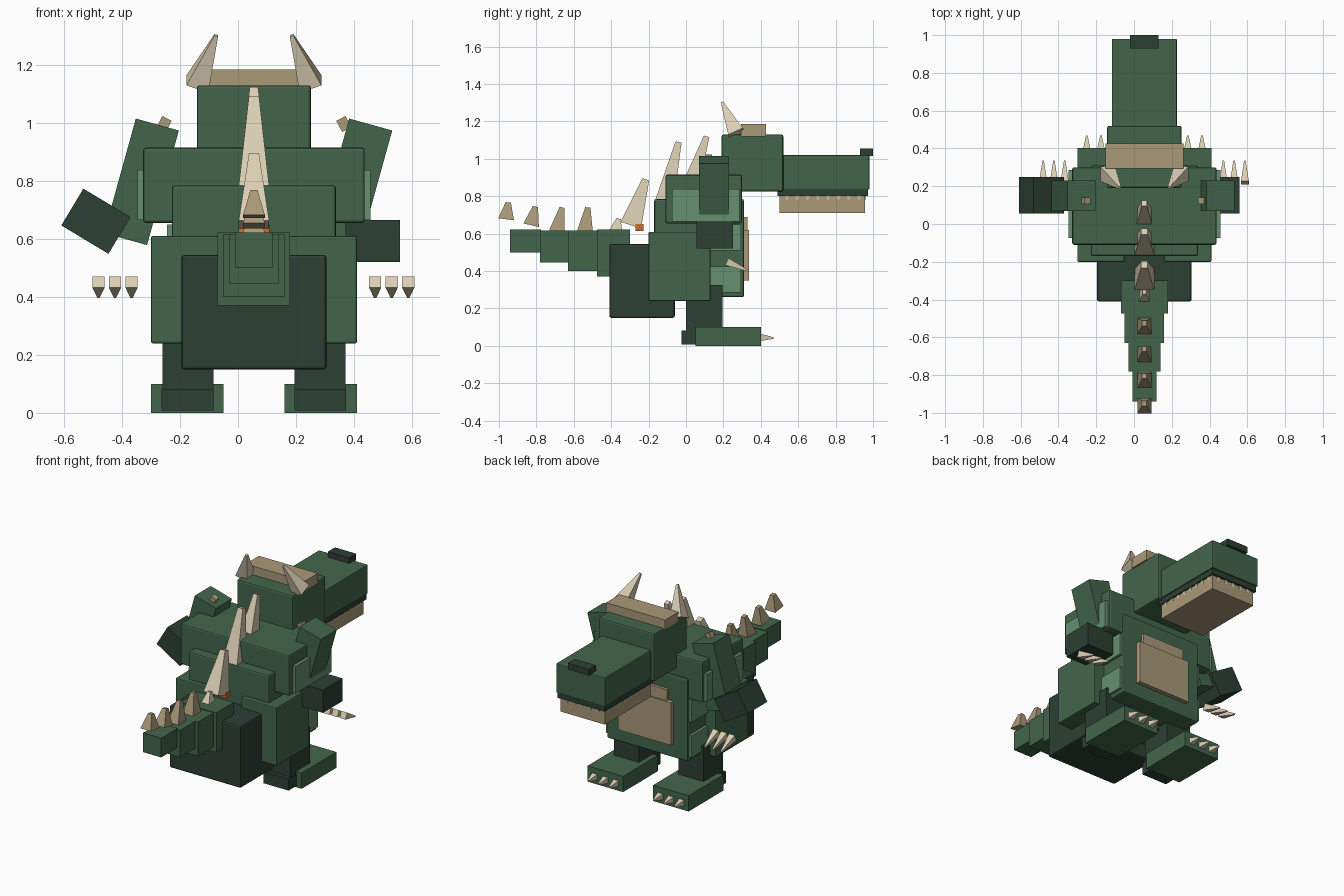
import bpy, bmesh, math
from mathutils import Matrix, Vector

CX = 0.055  # body mid-line


def mat(name, rgb):
    m = bpy.data.materials.new(name)
    m.diffuse_color = (*rgb, 1)
    return m


GREEN = mat("green", (0.055, 0.13, 0.07))
DARK = mat("dark_green", (0.025, 0.05, 0.034))
LIGHT = mat("light_green", (0.13, 0.28, 0.16))
TAN = mat("tan", (0.40, 0.32, 0.19))
BONE = mat("bone", (0.71, 0.62, 0.45))
ORANGE = mat("orange", (0.6, 0.15, 0.03))


def finish(name, bm, material):
    me = bpy.data.meshes.new(name)
    bm.to_mesh(me)
    bm.free()
    me.materials.append(material)
    ob = bpy.data.objects.new(name, me)
    bpy.context.collection.objects.link(ob)
    return ob


def box(name, x, y, z, material, bevel=0, tilt=0):
    """Box from (min, max) ranges, tilted about its centre around the y axis."""
    bm = bmesh.new()
    size = [r[1] - r[0] for r in (x, y, z)]
    bmesh.ops.create_cube(bm, size=1, matrix=Matrix.Diagonal((*size, 1)))
    ob = finish(name, bm, material)
    ob.location = [(r[0] + r[1]) / 2 for r in (x, y, z)]
    ob.rotation_euler.y = math.radians(tilt)
    if bevel:
        b = ob.modifiers.new("bevel", 'BEVEL')
        b.width, b.segments = bevel, 2
    return ob


def mid(half):
    return (CX - half, CX + half)


def spike(name, base, tip, width, depth, taper, material):
    """Four-sided tapered spike from base to tip."""
    base, tip = Vector(base), Vector(tip)
    d = tip - base
    up = d.normalized()
    side = (Vector((1, 0, 0)) - up * up.x).normalized()
    fwd = up.cross(side)
    bm = bmesh.new()
    r = math.sqrt(0.5)
    bmesh.ops.create_cone(bm, cap_ends=True, segments=4, radius1=r, radius2=r * taper, depth=1,
                          matrix=Matrix.Rotation(math.pi / 4, 4, 'Z'))
    m = Matrix((side * width, fwd * depth, d)).transposed().to_4x4()
    m.translation = (base + tip) / 2
    bm.transform(m)
    return finish(name, bm, material)


# Body
box("pelvis", mid(0.25), (-0.41, -0.06), (0.15, 0.545), DARK, 0.01)
box("torso", mid(0.283), (-0.17, 0.31), (0.26, 0.785), GREEN, 0.01)
box("chest", mid(0.382), (-0.11, 0.30), (0.655, 0.915), GREEN, 0.01)
box("belly_plate", mid(0.185), (0.30, 0.338), (0.35, 0.62), TAN)
box("upper_belly_plate", mid(0.15), (0.30, 0.328), (0.56, 0.69), TAN)

# Head
box("skull", mid(0.197), (0.19, 0.52), (0.825, 1.13), GREEN, 0.01)
box("snout", mid(0.172), (0.49, 0.98), (0.835, 1.02), GREEN, 0.005)
box("gum", mid(0.165), (0.49, 0.972), (0.80, 0.84), DARK)
box("jaw", mid(0.155), (0.50, 0.957), (0.71, 0.80), TAN)
box("nose", mid(0.075), (0.93, 1.0), (1.015, 1.055), DARK)
box("brow", mid(0.207), (0.293, 0.427), (1.12, 1.185), TAN)
for i in range(8):
    for s in (-1, 1):
        x, y = CX + s * 0.15, 0.54 + i * 0.055
        spike("side_tooth", (x, y, 0.805), (x, y, 0.765), 0.022, 0.022, 0.15, BONE)
for i in range(5):
    x = CX - 0.11 + i * 0.055
    spike("front_tooth", (x, 0.953, 0.805), (x, 0.953, 0.765), 0.022, 0.022, 0.15, BONE)

# Tail segments, each smaller than the last
for i, (half, y0, y1, z0) in enumerate([(0.125, -0.475, -0.30, 0.37), (0.105, -0.63, -0.47, 0.40),
                                        (0.085, -0.78, -0.625, 0.445), (0.064, -0.94, -0.775, 0.50)]):
    box("tail_segment", mid(half), (y0, y1), (z0, 0.622 - 0.005 * (i in (1, 2))), GREEN)
box("tail_vent", mid(0.053), (-0.27, -0.228), (0.615, 0.652), ORANGE)

# Spine spikes: base y z, tip y z, width, depth, material
for by, bz, ty, tz, w, d, m in [
        (-0.962, 0.677, -0.95, 0.767, 0.075, 0.085, TAN),
        (-0.828, 0.645, -0.805, 0.745, 0.075, 0.085, TAN),
        (-0.69, 0.61, -0.662, 0.74, 0.075, 0.085, TAN),
        (-0.54, 0.61, -0.525, 0.74, 0.075, 0.085, TAN),
        (-0.375, 0.615, -0.36, 0.68, 0.055, 0.07, BONE),
        (-0.295, 0.645, -0.215, 0.89, 0.105, 0.115, BONE),
        (-0.115, 0.77, -0.04, 1.09, 0.105, 0.10, BONE),
        (0.03, 0.87, 0.11, 1.12, 0.085, 0.09, BONE)]:
    spike("spine_spike", (CX, by, bz), (CX, ty, tz), w, d, 0.33, m)

# Mirrored limbs, side panels and horns
for s in (-1, 1):
    def sx(a, b):
        return tuple(sorted((CX + s * a, CX + s * b)))
    box("thigh", sx(0.105, 0.355), (-0.20, 0.13), (0.24, 0.61), GREEN, 0.006)
    box("shin", sx(0.14, 0.315), (0.0, 0.195), (0.075, 0.325), DARK)
    box("heel", sx(0.14, 0.318), (-0.025, 0.06), (0.008, 0.082), DARK)
    box("foot", sx(0.105, 0.355), (0.052, 0.402), (0.0, 0.10), GREEN)
    for x in (0.155, 0.23, 0.305):
        spike("toe_claw", (CX + s * x, 0.39, 0.045), (CX + s * x, 0.468, 0.042), 0.042, 0.042, 0.2, BONE)
    box("chest_panel", sx(0.37, 0.402), (-0.075, 0.285), (0.665, 0.838), LIGHT)
    box("rib_panel", sx(0.27, 0.30), (0.12, 0.295), (0.51, 0.65), LIGHT)
    box("flank_panel", sx(0.27, 0.30), (0.12, 0.295), (0.285, 0.425), LIGHT)
    spike("horn", (CX + s * 0.195, 0.27, 1.135), (CX + s * 0.13, 0.193, 1.302), 0.08, 0.085, 0.16, BONE)
    box("shoulder_stud", sx(0.292, 0.328), (0.105, 0.14), (0.975, 1.018), TAN, tilt=-s * 28)

# Arms lean the same way on both sides; the left forearm is raised
for x in (-0.333, 0.403):
    box("upper_arm", (x - 0.077, x + 0.077), (0.07, 0.23), (0.592, 1.002), GREEN, tilt=15.5)
box("left_forearm", (-0.585, -0.395), (0.055, 0.25), (0.587, 0.735), DARK, tilt=31)
box("right_forearm", (0.37, 0.558), (0.055, 0.25), (0.52, 0.665), DARK)
for x in (-0.481, -0.424, -0.367, 0.473, 0.53, 0.587):
    spike("finger_claw", (x, 0.218, 0.451), (x, 0.335, 0.40), 0.042, 0.042, 0.18, BONE)
